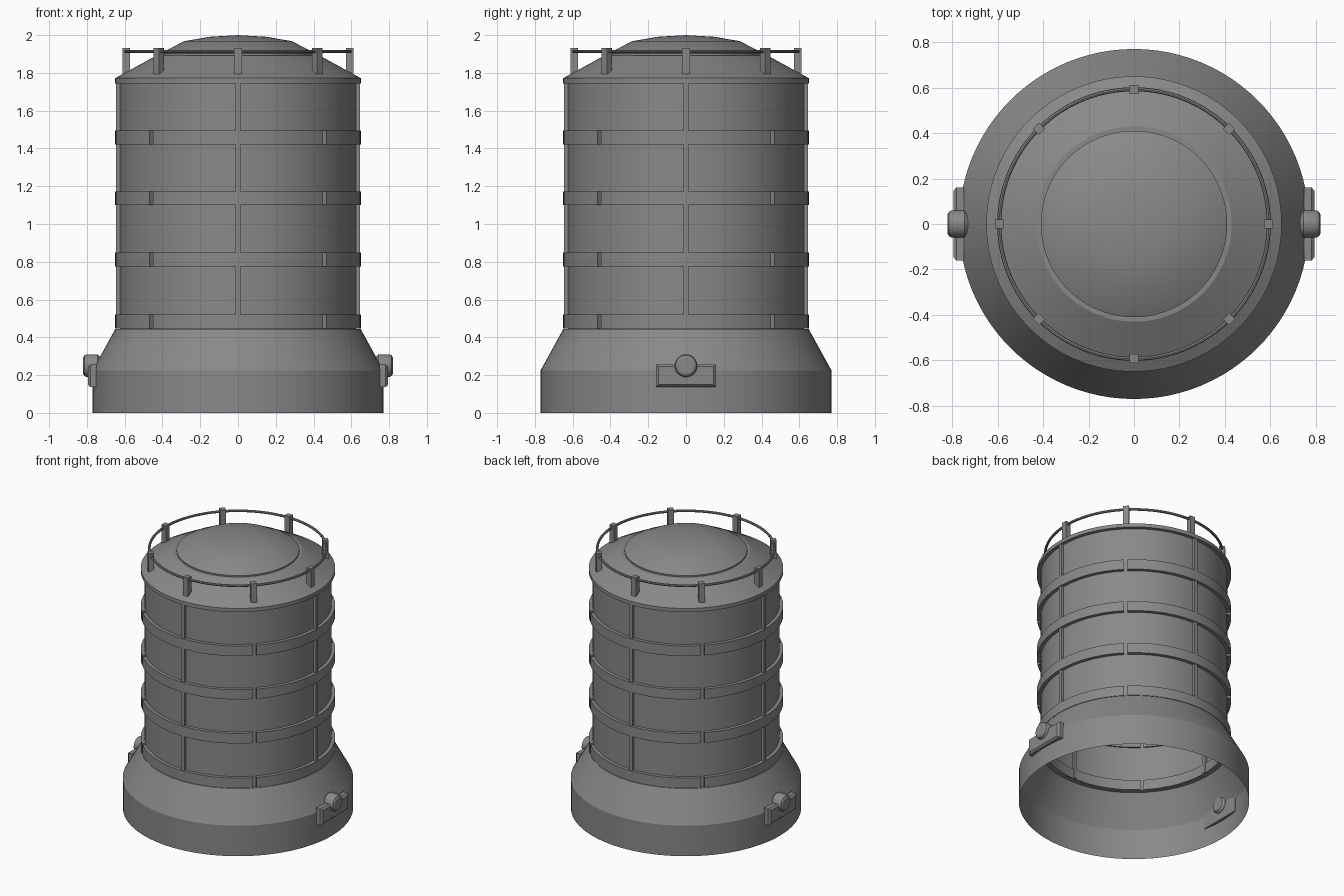
import bpy, bmesh, math
from mathutils import Matrix, Vector

if "Cube" in bpy.data.objects:
    bpy.data.objects.remove(bpy.data.objects["Cube"])

grey = bpy.data.materials.new("dark grey metal")
grey.diffuse_color = (0.25, 0.25, 0.25, 1)
grey.use_nodes = True
grey.node_tree.nodes["Principled BSDF"].inputs["Base Color"].default_value = grey.diffuse_color


def finish(name, bm, angle=25):
    bmesh.ops.remove_doubles(bm, verts=bm.verts, dist=1e-5)
    bmesh.ops.recalc_face_normals(bm, faces=bm.faces)
    me = bpy.data.meshes.new(name)
    bm.to_mesh(me)
    bm.free()
    me.materials.append(grey)
    ob = bpy.data.objects.new(name, me)
    bpy.context.collection.objects.link(ob)
    bpy.ops.object.select_all(action='DESELECT')
    ob.select_set(True)
    bpy.context.view_layer.objects.active = ob
    bpy.ops.object.shade_smooth_by_angle(angle=math.radians(angle))
    return ob


def sweep(bm, profile, start=0.0, end=2 * math.pi, steps=96, closed=False):
    """Turn an (r, z) profile about z; arcs of closed profiles get end caps."""
    full = end - start > 6.28
    rings = []
    for i in range(steps + 1):
        a = start + (end - start) * i / steps
        rings.append([bm.verts.new((r * math.cos(a), r * math.sin(a), z)) for r, z in profile])
    n = len(profile)
    for p, q in zip(rings, rings[1:]):
        for j in range(n if closed else n - 1):
            k = (j + 1) % n
            bm.faces.new((p[j], q[j], q[k], p[k]))
    if closed and not full:
        bm.faces.new(rings[0])
        bm.faces.new(rings[-1])


def lathe(name, profile, closed=False):
    bm = bmesh.new()
    sweep(bm, profile, closed=closed)
    bmesh.ops.dissolve_degenerate(bm, dist=1e-5, edges=bm.edges)
    return finish(name, bm)


def box(bm, lo, hi, turn=0.0):
    lo, hi = Vector(lo), Vector(hi)
    m = (Matrix.Rotation(turn, 4, 'Z') @ Matrix.Translation((lo + hi) / 2)
         @ Matrix.Diagonal((*(hi - lo), 1)))
    return bmesh.ops.create_cube(bm, size=1, matrix=m)['verts']


# Open-bottomed skirt and hollow drum
lathe("base_skirt", [(0.77, 0), (0.77, 0.225), (0.65, 0.443), (0.622, 0.443)])
lathe("drum_wall", [(0.625, 0.443), (0.625, 1.745)])

# Conical lid and shallow dome
lathe("lid", [(0.622, 1.745), (0.65, 1.745), (0.65, 1.772), (0.43, 1.893), (0.408, 1.893)])
lathe("dome", [(0.41, 1.885), (0.41, 1.903), (0.285, 1.968), (0.15, 1.991), (0.0, 2.0)])

# Hoops, each split into four arcs with gaps on the diagonals
bm = bmesh.new()
gap = 0.018
for z0, z1 in ((0.446, 0.52), (0.775, 0.85), (1.10, 1.172), (1.42, 1.495)):
    for q in range(4):
        a = math.pi / 4 + q * math.pi / 2
        sweep(bm, [(0.615, z0), (0.65, z0), (0.65, z1), (0.615, z1)],
              a + gap, a + math.pi / 2 - gap, 24, True)
finish("hoops", bm)

# Upright ribs
bm = bmesh.new()
for q in range(4):
    box(bm, (0.61, -0.013, 0.45), (0.645, 0.013, 1.75), q * math.pi / 2)
finish("ribs", bm)

# Guard rail and its eight posts
lathe("guard_rail", [(0.593 + 0.009 * math.cos(i * math.pi / 4),
                      1.913 + 0.009 * math.sin(i * math.pi / 4)) for i in range(8)], True)
bm = bmesh.new()
for i in range(8):
    box(bm, (0.573, -0.02, 1.79), (0.611, 0.02, 1.932), i * math.pi / 4)
finish("rail_posts", bm)

# Side mounts: chamfered plate with a round lamp, on both sides
for side, turn in (("right", 0), ("left", math.pi)):
    rot = Matrix.Rotation(turn, 4, 'Z')
    bm = bmesh.new()
    for v in box(bm, (0.748, -0.16, 0.137), (0.795, 0.16, 0.257)):
        if v.co.x > 0.77:
            v.co.y *= 0.91
            v.co.z += 0.012 if v.co.z < 0.2 else -0.012
    # Straight rim so only the outer edge is chamfered
    bmesh.ops.bisect_plane(bm, geom=bm.verts[:] + bm.edges[:] + bm.faces[:],
                           plane_co=(0.782, 0, 0), plane_no=(1, 0, 0))
    for v in bm.verts:
        if 0.78 < v.co.x < 0.784:
            v.co.y = math.copysign(0.16, v.co.y)
            v.co.z = 0.137 if v.co.z < 0.2 else 0.257
    bmesh.ops.transform(bm, matrix=rot, verts=bm.verts)
    finish(side + "_mount_plate", bm)

    bm = bmesh.new()
    sweep(bm, [(0, 0.73), (0.048, 0.73), (0.06, 0.745), (0.06, 0.802),
               (0.055, 0.813), (0.043, 0.82), (0, 0.82)], steps=32)
    bmesh.ops.dissolve_degenerate(bm, dist=1e-5, edges=bm.edges)
    lay = Matrix.Translation((0, 0, 0.25)) @ Matrix.Rotation(math.pi / 2, 4, 'Y')
    bmesh.ops.transform(bm, matrix=rot @ lay, verts=bm.verts)
    finish(side + "_lamp", bm)
